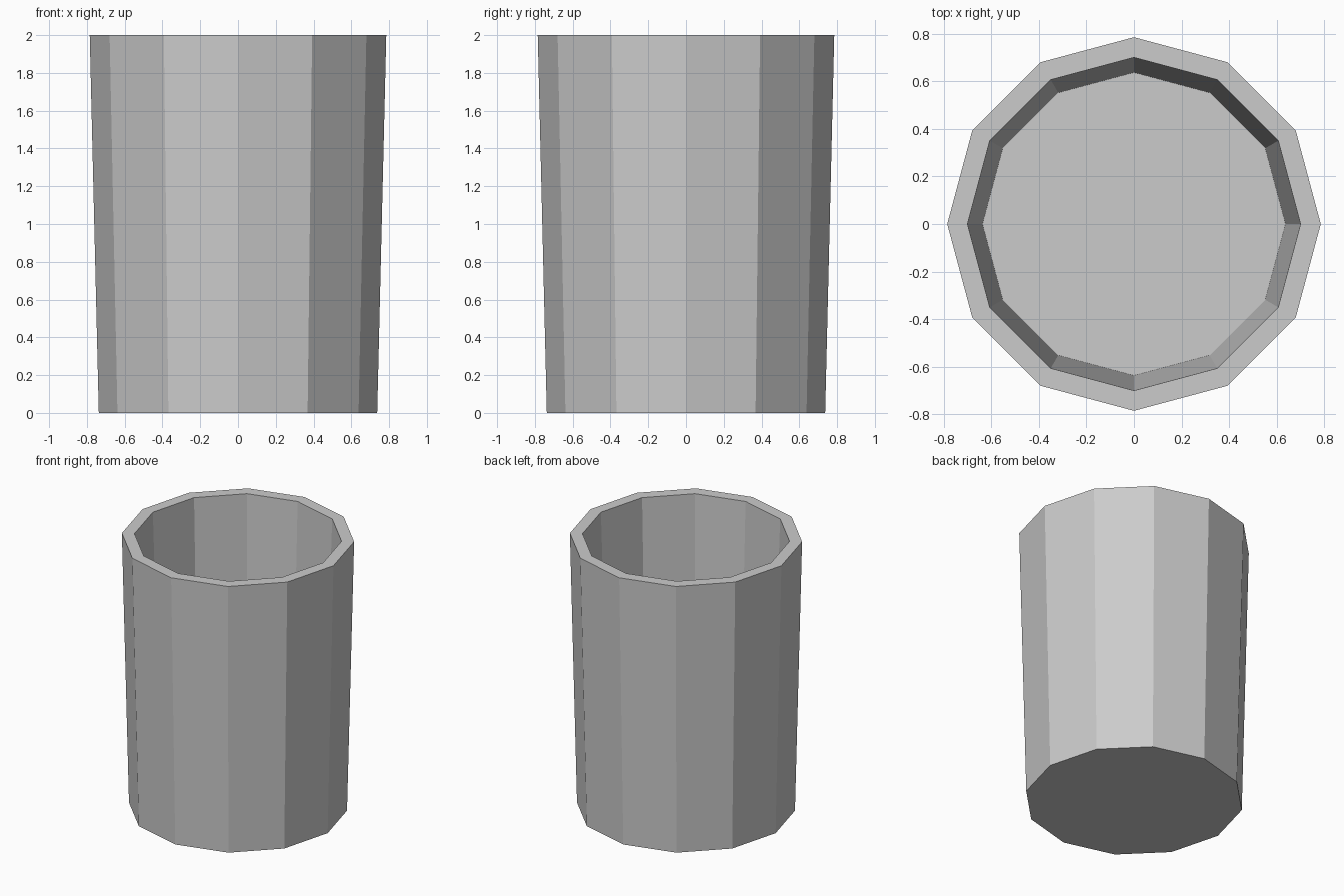
import bpy, bmesh
from math import cos, sin, pi

if "Cube" in bpy.data.objects:
    bpy.data.objects.remove(bpy.data.objects["Cube"])

SIDES = 12
# Cup profile (radius, height): outer base, outer rim, inner rim, inner floor
PROFILE = [(0.737, 0.0), (0.785, 2.0), (0.70, 2.0), (0.637, 0.1)]

bm = bmesh.new()


def ring(radius, z):
    return [bm.verts.new((radius * cos(2 * pi * i / SIDES),
                          radius * sin(2 * pi * i / SIDES), z))
            for i in range(SIDES)]


rings = [ring(r, z) for r, z in PROFILE]

# Outer wall, rim and inner wall
for a, b in zip(rings, rings[1:]):
    for i in range(SIDES):
        j = (i + 1) % SIDES
        bm.faces.new((a[i], a[j], b[j], b[i]))

# Underside and inner floor
bm.faces.new(rings[0][::-1])
bm.faces.new(rings[-1])
bmesh.ops.recalc_face_normals(bm, faces=bm.faces)

mesh = bpy.data.meshes.new("cup")
bm.to_mesh(mesh)
bm.free()
bpy.context.collection.objects.link(bpy.data.objects.new("cup", mesh))
